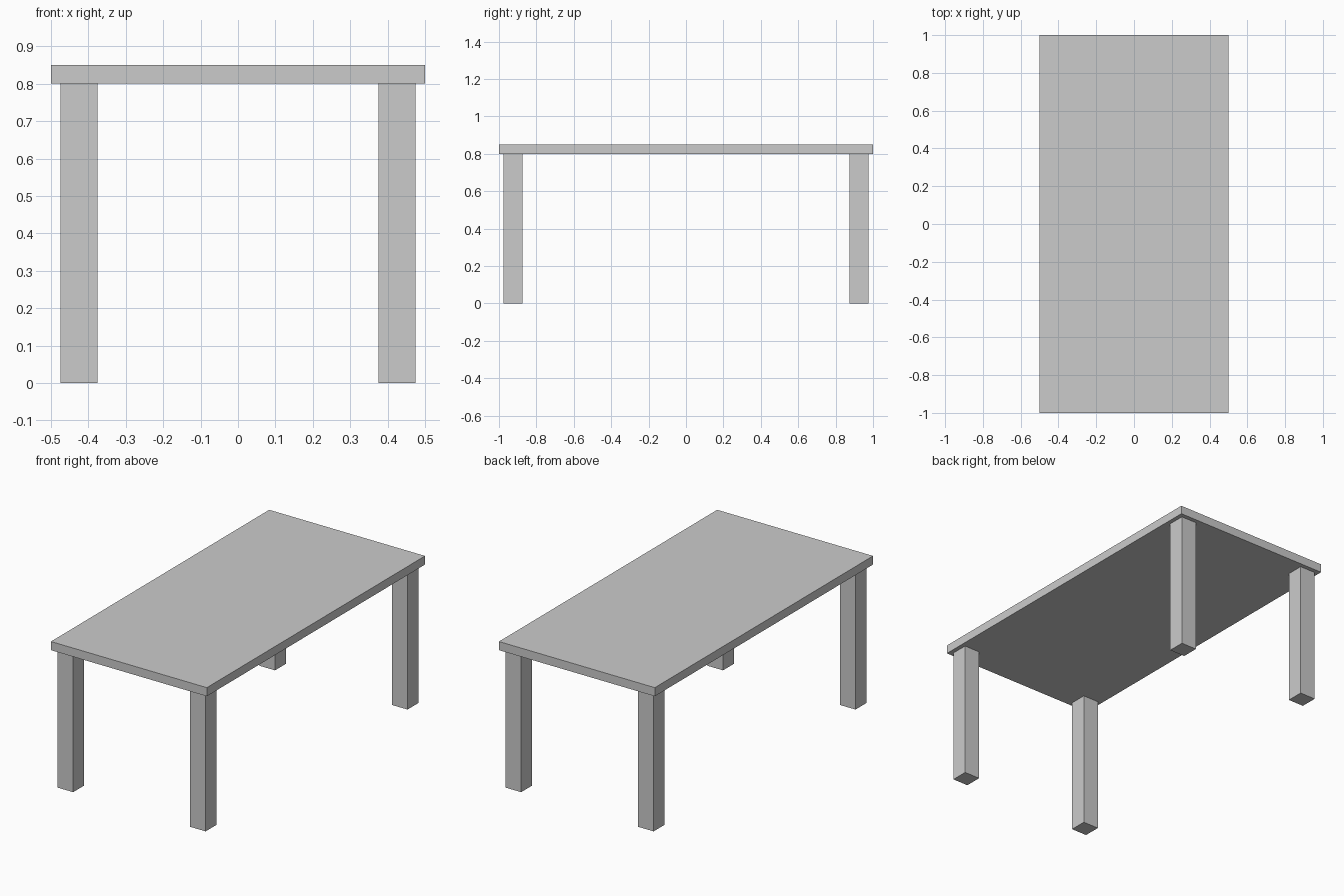
import bpy

if "Cube" in bpy.data.objects:
    bpy.data.objects.remove(bpy.data.objects["Cube"])


def box(name, size, center):
    bpy.ops.mesh.primitive_cube_add(size=1, location=center)
    obj = bpy.context.object
    obj.name = name
    obj.scale = size
    bpy.ops.object.transform_apply(location=False, rotation=False, scale=True)
    return obj


# Flat slab top
box("table_top", (1.0, 2.0, 0.05), (0, 0, 0.825))

# Four square legs, slightly inset from the corners
for y_side, y in (("front", -0.925), ("back", 0.925)):
    for x_side, x in (("left", -0.425), ("right", 0.425)):
        box(f"{y_side}_{x_side}_leg", (0.1, 0.1, 0.8), (x, y, 0.4))
